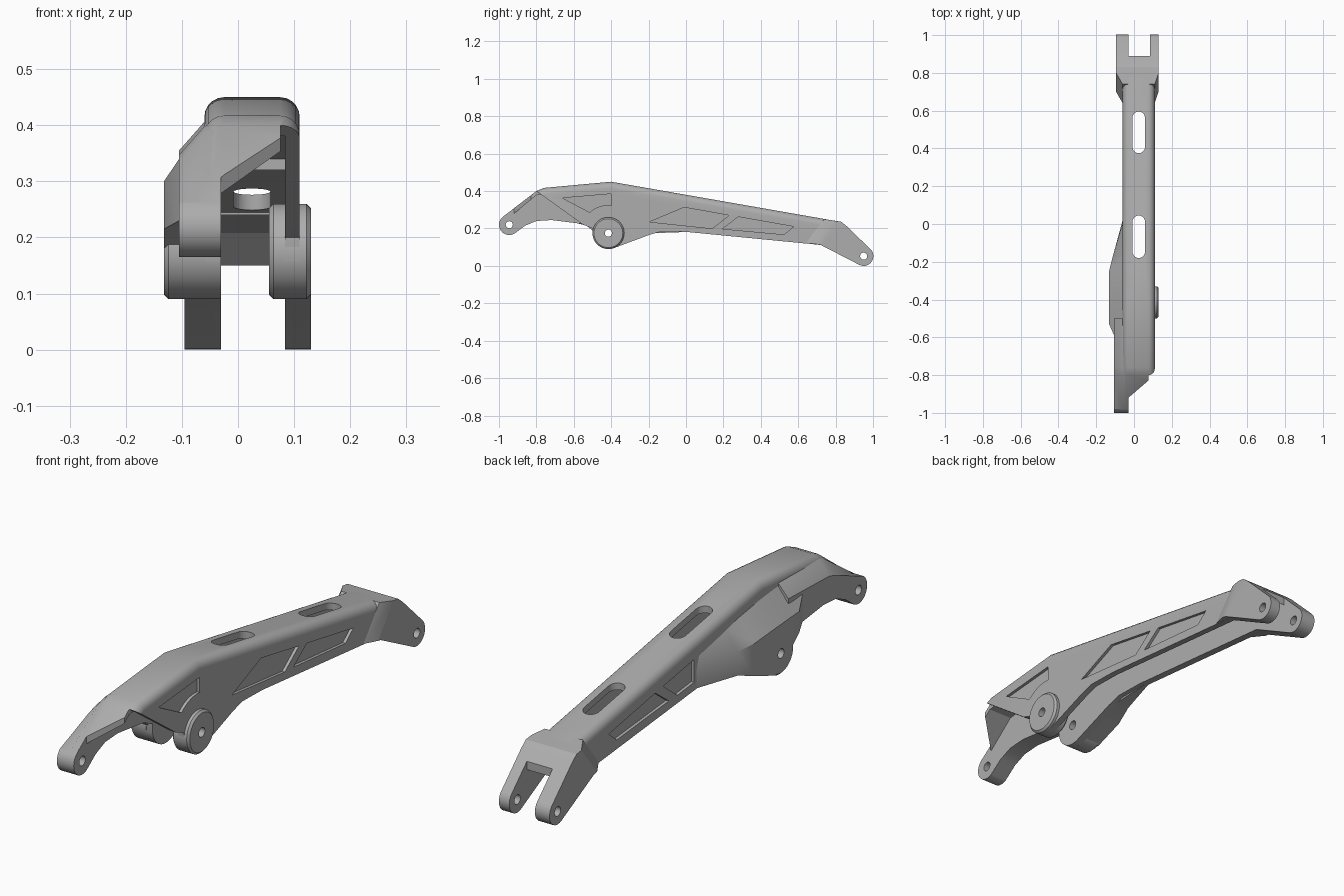
import bpy, bmesh, math

if "Cube" in bpy.data.objects:
    bpy.data.objects.remove(bpy.data.objects["Cube"])

grey = bpy.data.materials.new("satin_grey")
grey.use_nodes = True
grey.diffuse_color = (0.42, 0.42, 0.42, 1)
grey.node_tree.nodes["Principled BSDF"].inputs["Base Color"].default_value = (0.42, 0.42, 0.42, 1)


def arc(c, r, a0, a1, n=14):
    angles = [math.radians(a0 + (a1 - a0) * i / n) for i in range(n + 1)]
    return [(c[0] + r * math.cos(a), c[1] + r * math.sin(a)) for a in angles]


def loft(name, rings, bevel_count=0, width=0.035):
    """Skin equal-sized closed rings of 3D points, capped at both ends."""
    bm = bmesh.new()
    rows = [[bm.verts.new(p) for p in ring] for ring in rings]
    n = len(rows[0])
    for a, b in zip(rows, rows[1:]):
        for i in range(n):
            j = (i + 1) % n
            bm.faces.new((a[i], a[j], b[j], b[i]))
    bm.faces.new(rows[0][::-1])
    bm.faces.new(rows[-1])
    bmesh.ops.recalc_face_normals(bm, faces=bm.faces)
    if bevel_count:
        edges = [bm.edges.get((row[i], row[i + 1])) for row in (rows[0], rows[-1])
                 for i in range(bevel_count)]
        bmesh.ops.bevel(bm, geom=edges, offset=width, segments=5, profile=0.5, affect='EDGES')
    mesh = bpy.data.meshes.new(name)
    bm.to_mesh(mesh)
    bm.free()
    mesh.materials.append(grey)
    ob = bpy.data.objects.new(name, mesh)
    bpy.context.collection.objects.link(ob)
    return ob


def side_prism(name, outline, x0, x1, **kw):
    return loft(name, [[(x, y, z) for y, z in outline] for x in (x0, x1)], **kw)


def plan_prism(name, outline, z0, z1):
    return loft(name, [[(x, y, z) for x, y in outline] for z in (z0, z1)])


def cut(ob, cutters):
    for c in cutters:
        c.hide_render = True
        mod = ob.modifiers.new("cut", 'BOOLEAN')
        mod.operation = 'DIFFERENCE'
        mod.solver = 'EXACT'
        mod.object = c
    bpy.context.view_layer.update()
    done = bpy.data.meshes.new_from_object(ob.evaluated_get(bpy.context.evaluated_depsgraph_get()))
    ob.modifiers.clear()
    ob.data = done


LEFT, RIGHT = -0.06, 0.11          # outer faces of the beam
IN_L, IN_R = -0.03, 0.084          # inner faces of the channel
EAR, BOSS, FORK = (-0.945, 0.22), (-0.415, 0.175), (0.95, 0.052)

# Main beam with rounded upper edges
beam_top = [(0.83, 0.235), (-0.4, 0.45), (-0.76, 0.417), (-0.8, 0.4)]
ear_tip = arc(EAR, 0.055, 130, 300)
ear_belly = [(-0.86, 0.215), (-0.8, 0.24), (-0.72, 0.245), (-0.56, 0.225)]
belly = [(-0.19, 0.168), (-0.13, 0.185), (0, 0.182), (0.72, 0.112), (0.83, 0.06)]
beam = side_prism("main_beam", beam_top + ear_tip + ear_belly + [(-0.5, 0.2)]
                  + arc(BOSS, 0.085, 190, 290) + belly, LEFT, RIGHT, bevel_count=4)

# Front ear, its top falling away to the outside
ear_top = [(-0.5, 0.42), (-0.76, 0.412), (-0.8, 0.4)]
rings = []
for x, drop in ((-0.105, 0.065), (LEFT, 0.014), (IN_L - 0.001, 0.002)):
    rings.append([(x, y, z - drop) for y, z in ear_top]
                 + [(x, y, z) for y, z in ear_tip + ear_belly + [(-0.5, 0.21)]])
ear = loft("front_ear", rings)

# Swollen flank: y, bottom, outer x, shoulder height, top height
stations = [(-0.59, 0.23, -0.105, 0.34, 0.4), (-0.53, 0.215, -0.132, 0.3, 0.4),
            (-0.48, 0.17, -0.132, 0.297, 0.4), (-0.38, 0.1, -0.132, 0.29, 0.39),
            (-0.25, 0.147, -0.132, 0.28, 0.37), (-0.17, 0.175, -0.112, 0.27, 0.35),
            (0.02, 0.182, LEFT, 0.25, 0.31)]
flank = loft("side_flank", [[(-0.05, y, b), (x, y, b), (x, y, s), (-0.055, y, t)]
                            for y, b, x, s, t in stations])

# Pivot bosses on both sides
boss_ring = arc(BOSS, 0.085, 0, 352.5, 47)
rim = arc(BOSS, 0.077, 0, 352.5, 47)
bosses = []
for name, x0, x1 in (("left_boss", -0.05, -0.132), ("right_boss", 0.055, 0.13)):
    inset = 0.008 if x1 > x0 else -0.008
    bosses.append(loft(name, [[(x, y, z) for y, z in r] for x, r in
                              ((x0, rim), (x0 + inset, boss_ring), (x1 - inset, boss_ring), (x1, rim))]))

# Rear clevis, flaring out from the beam
fork_mid = [(0.83, 0.236), (0.86, 0.212)] + arc(FORK, 0.052, 45, -115) + [(0.72, 0.112)]
rings = []
for x, shift in ((-0.095, 0.06), (LEFT, 0), (RIGHT, 0), (0.13, 0.06)):
    ends = [(0.74 + shift, 0.25 - shift * 0.17)], [(0.64 + shift, 0.122 - shift * 0.1)]
    rings.append([(x, y, z) for y, z in ends[0] + fork_mid + ends[1]])
clevis = loft("rear_clevis", rings)

# Cutters: open channel, fork gap, front wall edge and slanted front lip
ceiling = [(-1.1, 0.13), (-0.8, 0.378), (-0.4, 0.422), (0.83, 0.208), (0.9, 0.14), (1.1, -0.06),
           (1.1, -0.2), (-1.1, -0.2)]
channel = side_prism("channel_cutter", ceiling, IN_L, IN_R)
gap = plan_prism("gap_cutter", [(IN_L, 0.89), (IN_R, 0.89), (IN_R, 1.2), (IN_L, 1.2)], -0.1, 0.5)
wall = side_prism("wall_cutter", [(-0.8, 0.4), (-0.55, 0.22), (-0.55, 0), (-1.2, 0), (-1.2, 0.4)],
                  IN_R - 0.008, 0.2)
lip = plan_prism("lip_cutter", [(0.2, -0.723), (IN_L, -0.92), (IN_L, -1.2), (0.2, -1.2)], -0.1, 0.6)

# Cutters: long slots in the top plate
slots = []
for y0, y1 in ((-0.18, 0.045), (0.375, 0.595)):
    ring = arc((0.025, y1 - 0.033), 0.033, 0, 180) + arc((0.025, y0 + 0.033), 0.033, 180, 360)
    slots.append(plan_prism("slot_cutter", ring, 0.15, 0.6))

# Cutters: recessed side panels and pin holes
front_panel = [(-0.66, 0.363), (-0.4, 0.385), (-0.4, 0.325)] + arc(BOSS, 0.15, 84, 132, 8)
mid_panel = [(-0.195, 0.235), (-0.01, 0.313), (0.23, 0.27), (0.14, 0.2)]
rear_panel = [(0.195, 0.198), (0.28, 0.262), (0.575, 0.21), (0.525, 0.168)]
half_panel = [(0.035, 0.212), (0.035, 0.303), (0.23, 0.27), (0.14, 0.2)]
DEPTH = 0.012
panels = [side_prism("panel_cutter", p, RIGHT - DEPTH, 0.2) for p in (front_panel, mid_panel, rear_panel)]
panels += [side_prism("panel_cutter", p, -0.2, LEFT + DEPTH) for p in (half_panel, rear_panel)]
ear_hole, boss_hole, fork_hole = [side_prism("hole_cutter", arc(c, 0.019, 0, 345, 23), -0.3, 0.3)
                                  for c in (EAR, BOSS, FORK)]

cut(beam, [channel, wall, lip, ear_hole, boss_hole] + slots + panels)
cut(ear, [ear_hole])
cut(flank, [boss_hole])
cut(clevis, [channel, gap, fork_hole])
for b in bosses:
    cut(b, [boss_hole])
for c in [channel, gap, wall, lip, ear_hole, boss_hole, fork_hole] + slots + panels:
    bpy.data.objects.remove(c)

# Cross ribs under the top plate
ribs = []
for y, z0, z1 in ((0.07, 0.32, 0.355), (0.62, 0.24, 0.258)):
    ribs.append(side_prism("cross_rib", [(y, z0), (y + 0.02, z0), (y + 0.02, z1), (y, z1)],
                           IN_L - 0.005, IN_R + 0.005))

bpy.ops.object.select_all(action='DESELECT')
for ob in [beam, ear, flank, clevis] + bosses + ribs:
    ob.select_set(True)
    bpy.context.view_layer.objects.active = ob
bpy.ops.object.shade_smooth_by_angle(angle=math.radians(28))
